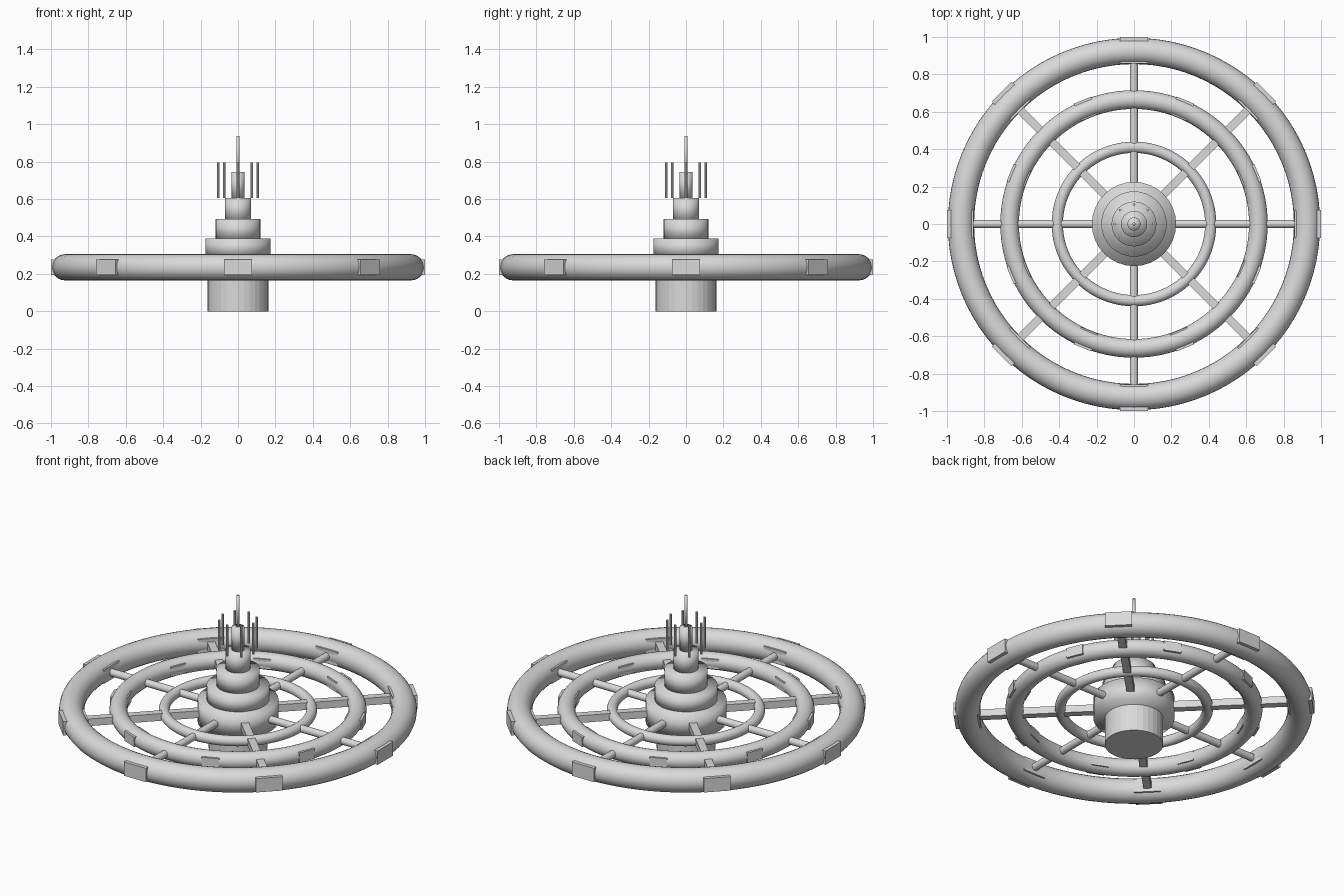
import bpy
import math
from mathutils import Matrix, Vector

if "Cube" in bpy.data.objects:
    bpy.data.objects.remove(bpy.data.objects["Cube"])

grey = bpy.data.materials.new("light_grey")
grey.diffuse_color = (0.7, 0.7, 0.7, 1.0)
grey.use_nodes = True
grey.node_tree.nodes["Principled BSDF"].inputs["Base Color"].default_value = grey.diffuse_color

RING_Z = 0.235


def finish(name, smooth=False):
    ob = bpy.context.object
    ob.name = name
    ob.data.materials.append(grey)
    if smooth:
        bpy.ops.object.shade_smooth()
    return ob


def cylinder(name, radius, z0, z1, x=0.0, y=0.0, sides=32, smooth=False):
    bpy.ops.mesh.primitive_cylinder_add(
        vertices=sides, radius=radius, depth=z1 - z0,
        location=(x, y, (z0 + z1) / 2))
    return finish(name, smooth)


def ring(name, major, minor):
    bpy.ops.mesh.primitive_torus_add(
        major_segments=96, minor_segments=24, major_radius=major,
        minor_radius=minor, location=(0, 0, RING_Z))
    return finish(name, True)


def radial_box(name, angle, r0, r1, width, height):
    """Box lying along a radius, from r0 to r1."""
    bpy.ops.mesh.primitive_cube_add(size=1)
    ob = finish(name)
    ob.data.transform(Matrix.Rotation(angle, 4, 'Z')
                      @ Matrix.Translation(Vector(((r0 + r1) / 2, 0, RING_Z)))
                      @ Matrix.Diagonal((r1 - r0, width, height, 1)))
    return ob


# Three concentric rings
ring("outer_ring", 0.925, 0.07)
ring("middle_ring", 0.665, 0.05)
ring("inner_ring", 0.41, 0.03)

# Central hub, lower drum and stepped tower
cylinder("lower_drum", 0.163, 0.0, 0.2)
cylinder("hub", 0.225, 0.165, 0.303, smooth=True)
cylinder("tower_base", 0.175, 0.29, 0.39, smooth=True)
cylinder("tower_middle", 0.12, 0.38, 0.492, smooth=True)
cylinder("tower_top", 0.07, 0.48, 0.606, smooth=True)
cylinder("tower_cap", 0.035, 0.6, 0.745, smooth=True)
cylinder("mast", 0.008, 0.74, 0.937, sides=12, smooth=True)

for i in range(8):
    a = i * math.pi / 4
    # Spokes: round along the axes, square on the diagonals
    if i % 2 == 0:
        spoke = cylinder("round_spoke", 0.022, 0.15, 0.9, sides=16)
        spoke.data.transform(Matrix.Translation((0, 0, 0.525)))
        spoke.location = (0, 0, RING_Z)
        spoke.rotation_euler = (0, math.pi / 2, a)
        bpy.ops.object.shade_smooth_by_angle()
    else:
        radial_box("square_spoke", a, 0.15, 0.87, 0.044, 0.044)
    # Docking blocks set through the outer and middle rings
    radial_box("outer_block", a, 0.858, 1.0, 0.15, 0.085)
    radial_box("middle_block", a + math.pi / 8, 0.617, 0.717, 0.1, 0.06)
    # Circle of thin antenna rods around the tower cap
    cylinder("antenna_rod", 0.007, 0.605, 0.795,
             0.105 * math.cos(a), 0.105 * math.sin(a), sides=8)
